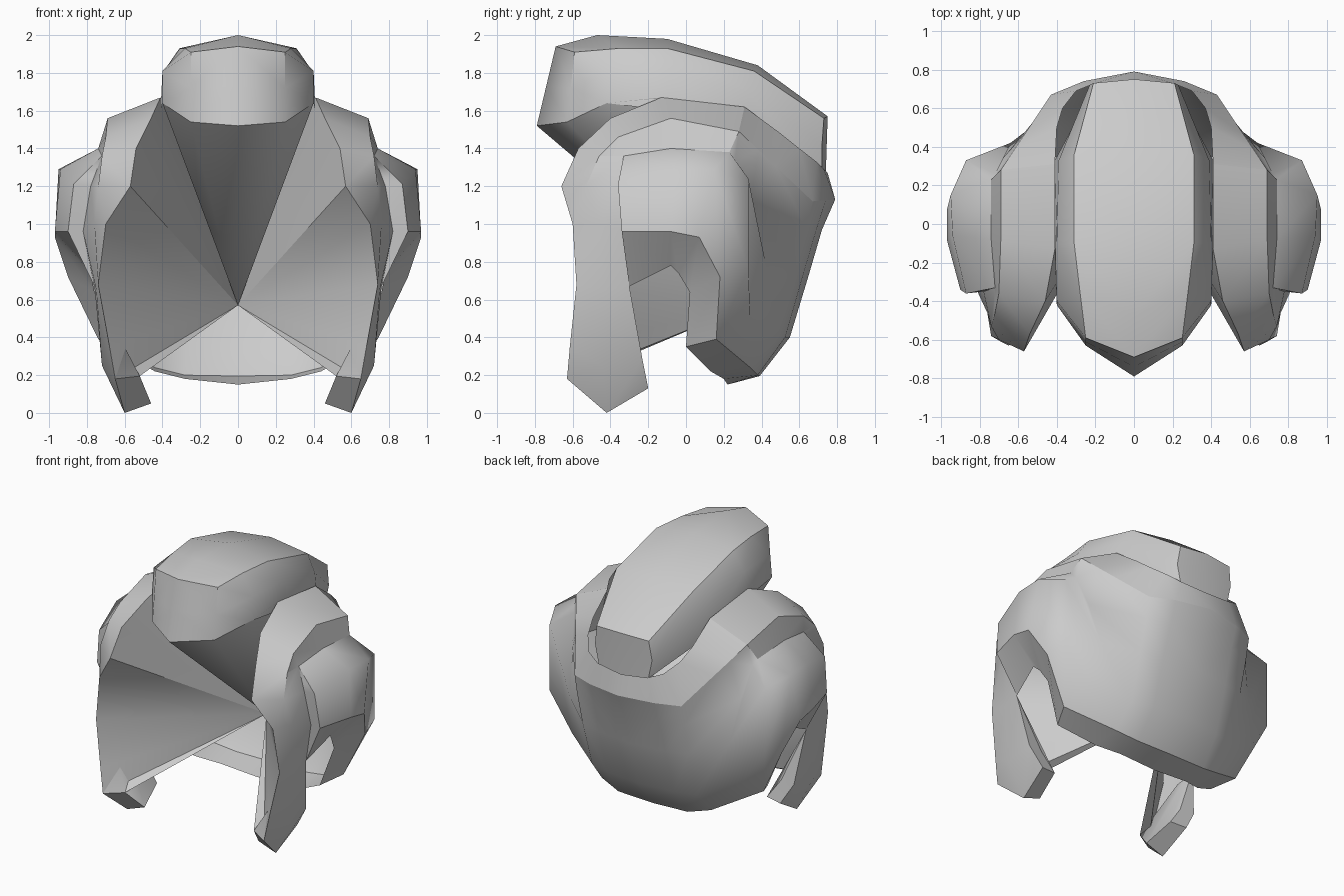
import bpy, bmesh, math
from mathutils import Vector

cube = bpy.data.objects.get("Cube")
if cube:
    bpy.data.objects.remove(cube, do_unlink=True)

grey = bpy.data.materials.new("hair_grey")
grey.use_nodes = True
colour = (0.6, 0.6, 0.6, 1)
grey.diffuse_color = colour
shader = grey.node_tree.nodes["Principled BSDF"]
shader.inputs["Base Color"].default_value = colour
shader.inputs["Roughness"].default_value = 0.8


def add_loft(bm, verts, rows, target, outward):
    """Skin neighbouring rows, then face the sheet away from or towards target."""
    def vert(p):
        if p not in verts:
            verts[p] = bm.verts.new(p)
        return verts[p]

    made = []
    for upper, lower in zip(rows, rows[1:]):
        for i in range(len(upper) - 1):
            corners = [upper[i], upper[i + 1], lower[i + 1], lower[i]]
            unique = list(dict.fromkeys(corners))
            if len(unique) > 2:
                made.append(bm.faces.new([vert(p) for p in unique]))
    facing = 0
    for face in made:
        face.normal_update()
        away = face.calc_center_median() - Vector(target)
        facing += face.normal.dot(away) * face.calc_area()
    if (facing < 0) == outward:
        bmesh.ops.reverse_faces(bm, faces=made)


def build_part(name, lofts, target=(0, 0.1, 0.9), outward=True, smooth=32):
    """Make one mirrored object out of several lofts."""
    bm = bmesh.new()
    verts = {}
    for rows in lofts:
        add_loft(bm, verts, rows, target, outward)
    mesh = bpy.data.meshes.new(name)
    bm.to_mesh(mesh)
    bm.free()
    mesh.materials.append(grey)
    obj = bpy.data.objects.new(name, mesh)
    bpy.context.collection.objects.link(obj)
    mirror = obj.modifiers.new("mirror", "MIRROR")
    mirror.use_clip = True
    bpy.ops.object.select_all(action="DESELECT")
    obj.select_set(True)
    bpy.context.view_layer.objects.active = obj
    bpy.ops.object.shade_smooth_by_angle(angle=math.radians(smooth))


# Central crest: sections from front to back, each from centre top to base
crest = [
    [(0, -.69, 1.94), (0, -.69, 1.94), (0, -.74, 1.73), (0, -.79, 1.52)],
    [(0, -.69, 1.94), (.25, -.59, 1.91), (.25, -.61, 1.72), (.25, -.63, 1.54)],
    [(0, -.47, 2), (.28, -.35, 1.93), (.4, -.4, 1.81), (.4, -.42, 1.64)],
    [(0, -.1, 1.98), (.31, -.1, 1.93), (.4, -.1, 1.8), (.41, -.1, 1.6)],
    [(0, .38, 1.84), (.31, .36, 1.81), (.39, .33, 1.7), (.41, .33, 1.5)],
    [(0, .75, 1.57), (.21, .73, 1.56), (.23, .72, 1.42), (.2, .72, 1.28)],
    [(0, .75, 1.57), (0, .75, 1.57), (0, .745, 1.42), (0, .74, 1.26)],
]
build_part("centre_crest", [crest], smooth=38)

# Band that climbs from the front lock over the side and round the back
band_edge = [
    (.65, -.63, .18), (.68, -.615, .35), (.74, -.58, .68), (.7, -.6, 1),
    (.57, -.66, 1.2), (.54, -.57, 1.4), (.46, -.4, 1.56), (.41, -.13, 1.67),
    (.41, .31, 1.62), (.4, .5, 1.48), (.37, .6, 1.4), (.3, .69, 1.33),
    (.2, .73, 1.29), (0, .75, 1.27),
]
band_crease = [
    (.6, -.42, 0), (.72, -.44, .25), (.75, -.43, .65), (.76, -.46, 1),
    (.74, -.53, 1.2), (.72, -.46, 1.36), (.7, -.36, 1.46), (.69, -.08, 1.56),
    (.69, .28, 1.49), (.62, .385, 1.39), (.56, .475, 1.305), (.43, .67, 1.12),
    (.26, .74, 1.125), (0, .79, 1.13),
]
lock_back = [
    (.62, -.2, .13), (.71, -.23, .28), (.76, -.3, .67), (.82, -.33, .96),
    (.78, -.35, 1.2), (.72, -.33, 1.36),
]
arch_foot = lock_back[2]
build_part("side_band", [[band_edge, band_crease], [band_crease[:6], lock_back]])

# Thickness of the front lock below the cheek
lock_outer = [band_edge[0], band_crease[0]] + lock_back[:3]
lock_inner = [(.52, -.56, .195), (.46, -.42, .05), (.5, -.22, .14),
              (.6, -.24, .28), arch_foot]
lock_root = [band_edge[0], (.73, -.42, .6), (.74, -.34, .62),
             arch_foot, arch_foot]
build_part("lock_tip", [[lock_outer, lock_inner]], target=(.62, -.4, .4))
build_part("lock_inside", [[lock_inner, lock_root]], target=(.75, -.4, .4))

# Swollen side and round back: rows from the crease down to the hem
swell_top = [
    (.72, -.33, 1.36), (.74, -.08, 1.4), (.74, .23, 1.38), (.72, .26, 1.34),
    (.68, .34, 1.12), (.43, .64, .97), (.26, .69, .97), (0, .72, .97),
]
swell_middle = [
    (.87, -.36, 1.21), (.94, -.06, 1.29), (.95, .15, 1.29), (.87, .33, 1.24),
    (.64, .42, .8), (.43, .58, .74), (.27, .62, .73), (0, .65, .73),
]
swell_low = swell_middle[:3] + [
    (.87, .33, .76), (.68, .34, .5), (.42, .48, .4), (.27, .525, .4), (0, .55, .4),
]
hem = [
    (.9, -.34, .96), (.97, -.08, .96), (.97, .07, .93), (.9, .18, .72),
    (.74, .16, .39), (.44, .34, .24), (.28, .38, .2), (0, .39, .195),
]
hem_inner = [
    arch_foot, (.8, -.08, .78), (.78, -.04, .74), (.76, .02, .64),
    (.66, 0, .35), (.44, .13, .22), (.28, .2, .18), (0, .22, .15),
]
swell_front = [arch_foot, hem[0], swell_middle[0], swell_top[0]]
build_part("side_and_back", [
    [swell_top, swell_middle, swell_low, hem],
    [band_crease[8:], swell_top[2:]],
], smooth=68)
build_part("swell_step", [
    [band_crease[6:9], swell_top[:3]],
    [lock_back[2:], swell_front],
    [[band_crease[5], band_crease[6]], [lock_back[5], swell_top[0]]],
])
build_part("hem_rim", [[hem, hem_inner]], target=(.6, .3, 1.2))

# Lining: the whole face opening runs in to one inner point
apex = (0, .33, .57)
opening = [row[-1] for row in crest[:3]] + band_edge[7::-1] + [lock_inner[0]]
build_part("face_lining", [[opening, [apex] * len(opening)]],
           target=(0, -1.5, .8), outward=False)
